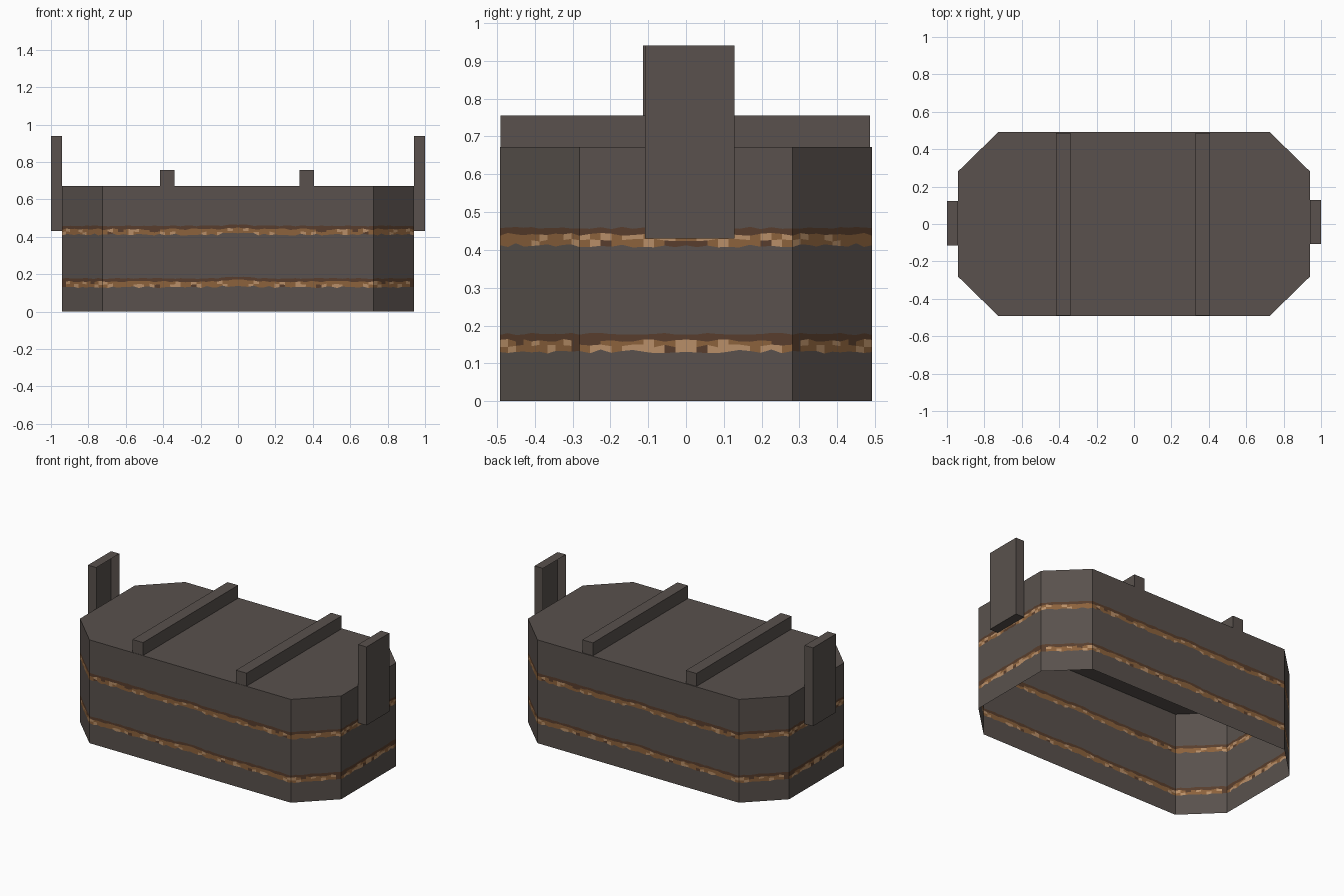
import bpy, bmesh, math, random
from mathutils import Vector

if "Cube" in bpy.data.objects:
    bpy.data.objects.remove(bpy.data.objects["Cube"])

random.seed(7)


def material(name, rgb):
    m = bpy.data.materials.new(name)
    m.diffuse_color = (*rgb, 1)
    m.use_nodes = True
    m.node_tree.nodes["Principled BSDF"].inputs["Base Color"].default_value = m.diffuse_color
    return m


GREY = material("dark grey wood", (0.100, 0.083, 0.074))
DARK = material("dark brown", (0.098, 0.048, 0.026))
MID = material("mid brown", (0.262, 0.122, 0.045))
TAN = material("light tan", (0.485, 0.275, 0.138))


def add_object(name, bm, mats):
    me = bpy.data.meshes.new(name)
    bm.to_mesh(me)
    bm.free()
    for m in mats:
        me.materials.append(m)
    ob = bpy.data.objects.new(name, me)
    bpy.context.collection.objects.link(ob)
    return ob


def box(name, lo, hi, hidden):
    """Box between two corners, without the face pressed against the body."""
    lo, hi = Vector(lo), Vector(hi)
    bm = bmesh.new()
    bmesh.ops.create_cube(bm, size=1)
    bmesh.ops.scale(bm, vec=hi - lo, verts=bm.verts)
    bmesh.ops.translate(bm, vec=(lo + hi) / 2, verts=bm.verts)
    bm.normal_update()
    gone = [f for f in bm.faces if f.normal.dot(Vector(hidden)) > 0.9]
    bmesh.ops.delete(bm, geom=gone, context='FACES')
    return add_object(name, bm, [GREY])


# Octagonal outline, split into short columns so the bands can be ragged
HX, HY, CX, CY, HEIGHT = 0.94, 0.492, 0.725, 0.282, 0.672
corners = [Vector(p) for p in (
    (-CX, -HY), (CX, -HY), (HX, -CY), (HX, CY),
    (CX, HY), (-CX, HY), (-HX, CY), (-HX, -CY))]
ring = []
for i, a in enumerate(corners):
    b = corners[(i + 1) % 8]
    n = 2 * round((b - a).length / 0.056)
    ring += [a.lerp(b, k / n) for k in range(n)]

noise = {}


def rand(p, tag):
    """Random value 0-1 for a spot, mirrored left-right and front-back."""
    key = (tag, round(abs(p.x), 3), round(abs(p.y), 3))
    if key not in noise:
        noise[key] = random.random()
    return noise[key]


def levels(p):
    """Heights of the row edges of one column: two ragged bands."""
    zs = [0.0]
    for base in (0.132, 0.412):
        bump = 0.008 * math.exp(-(p.x / 0.07) ** 2)
        zs += [base + h + bump + j * (2 * rand(p, (base, h)) - 1)
               for h, j in ((0, 0.006), (0.014, 0.004), (0.029, 0.004), (0.046, 0.003))]
    return zs + [HEIGHT]


# Hollow body: side walls and lid, open underneath
bm = bmesh.new()
cols = [[bm.verts.new((p.x, p.y, z)) for z in levels(p)] for p in ring]
N = len(cols)
for i in range(N):
    a, b = cols[i], cols[(i + 1) % N]
    mid = (ring[i] + ring[(i + 1) % N]) / 2
    on_end = abs(mid.x) > HX - 0.01
    for row in range(9):
        f = bm.faces.new((a[row], b[row], b[row + 1], a[row + 1]))
        if row in (3, 7):                      # upper edge of each band
            f.material_index = 1
        elif row in (1, 2, 5, 6):              # mottled lower part of each band
            t = rand(mid, row)
            tan = 0.42 if on_end else 0.2
            f.material_index = 3 if t < tan else 1 if t > 0.9 else 2
bm.faces.new([c[-1] for c in cols])
add_object("body", bm, [GREY, DARK, MID, TAN])

# Two battens across the lid
for side, x in (("left", -0.378), ("right", 0.367)):
    box(f"{side}_batten", (x - 0.038, -0.49, HEIGHT), (x + 0.038, 0.487, 0.756), (0, 0, -1))

# Upright end handles
box("left_handle", (-1, -0.114, 0.43), (-HX, 0.123, 0.94), (1, 0, 0))
box("right_handle", (HX, -0.108, 0.43), (1, 0.128, 0.94), (-1, 0, 0))
